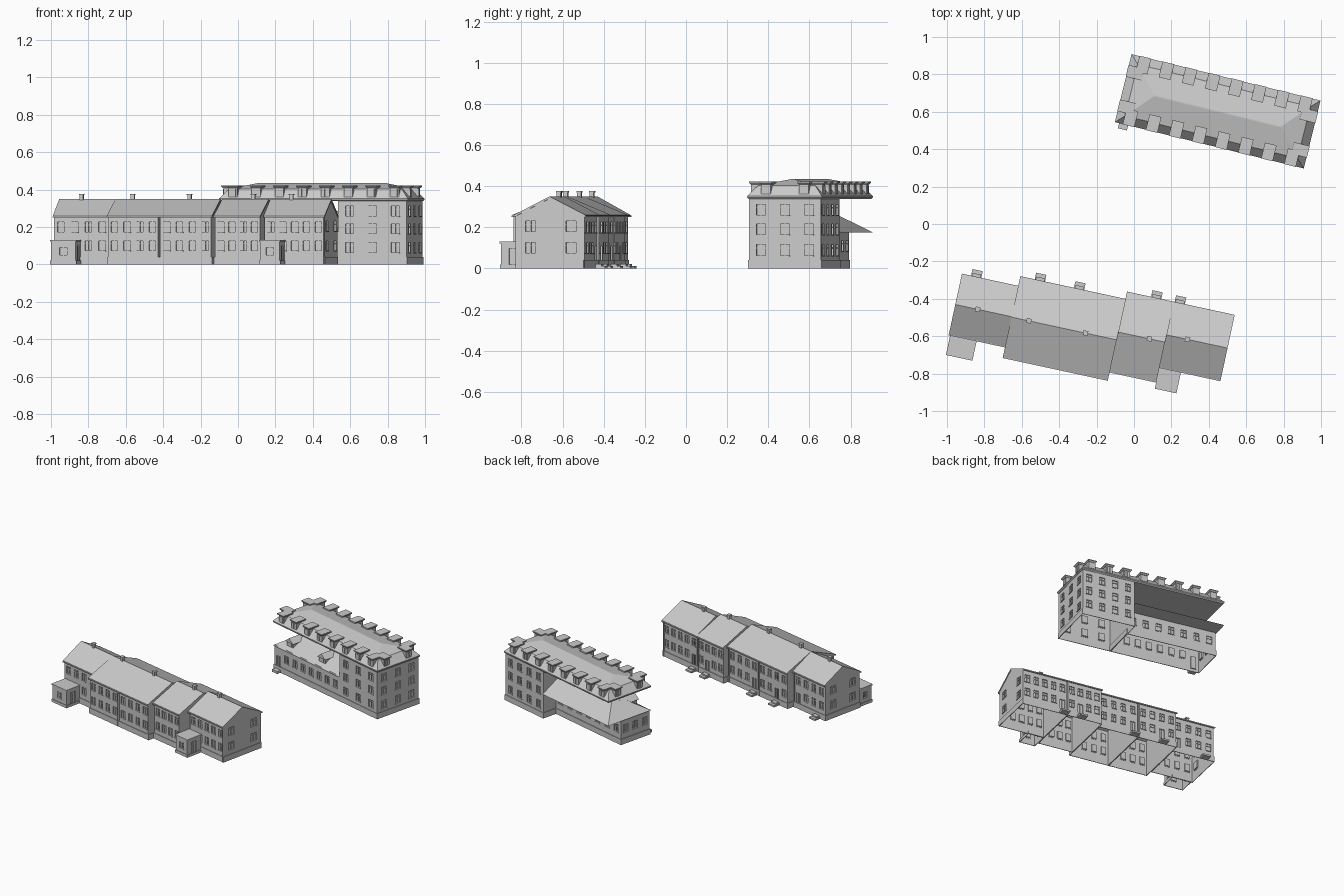
import bpy, bmesh, math
from mathutils import Matrix, Vector

if "Cube" in bpy.data.objects:
    bpy.data.objects.remove(bpy.data.objects["Cube"])

TERRACE = Matrix.Rotation(math.radians(-12.2), 4, 'Z')
HALL = Matrix.Translation((0.4475, 0.6025, 0)) @ Matrix.Rotation(math.radians(-13.8), 4, 'Z')
I = Matrix.Identity(4)


def finish(bm, name, frame):
    bmesh.ops.remove_doubles(bm, verts=bm.verts, dist=1e-5)
    me = bpy.data.meshes.new(name)
    bm.to_mesh(me)
    bm.free()
    ob = bpy.data.objects.new(name, me)
    ob.matrix_world = frame
    bpy.context.collection.objects.link(ob)


def face(bm, pts, m=I):
    bm.faces.new([bm.verts.new(m @ Vector(p)) for p in pts])


def box(bm, x0, x1, y0, y1, z0, z1, m=I):
    s = Matrix.Diagonal((x1 - x0, y1 - y0, z1 - z0, 1))
    t = Matrix.Translation(((x0 + x1) / 2, (y0 + y1) / 2, (z0 + z1) / 2))
    bmesh.ops.create_cube(bm, size=1, matrix=m @ t @ s)


def loft(bm, rings):
    """Closed solid through equally sized rings of points."""
    for a, b in zip(rings, rings[1:]):
        n = len(a)
        for i in range(n):
            j = (i + 1) % n
            face(bm, [a[i], a[j], b[j], b[i]])
    face(bm, rings[0][::-1])
    face(bm, rings[-1])


def wall(bm, p, q, h, rects):
    """Wall from p to q (outside on the right), rects = (s, z, w, h) recessed openings."""
    d = Vector((q[0] - p[0], q[1] - p[1], 0))
    length = d.length
    d.normalize()
    # wall frame: x along the wall, y inwards, z up
    m = Matrix(((d.x, -d.y, 0, p[0]), (d.y, d.x, 0, p[1]), (0, 0, 1, 0), (0, 0, 0, 1)))
    R = [(s - w / 2, s + w / 2, z - k / 2, z + k / 2) for s, z, w, k in rects]
    xs = sorted({0, length} | {round(c, 5) for r in R for c in r[:2]})
    zs = sorted({0, h} | {round(c, 5) for r in R for c in r[2:]})
    for x0, x1 in zip(xs, xs[1:]):
        for z0, z1 in zip(zs, zs[1:]):
            x, z = (x0 + x1) / 2, (z0 + z1) / 2
            if not any(a < x < b and c < z < e for a, b, c, e in R):
                face(bm, [(x0, 0, z0), (x1, 0, z0), (x1, 0, z1), (x0, 0, z1)], m)
    g = 0.008
    for a, b, c, e in R:
        ring = [(a, c), (b, c), (b, e), (a, e)]
        for (x0, z0), (x1, z1) in zip(ring, ring[1:] + ring[:1]):
            face(bm, [(x0, 0, z0), (x1, 0, z1), (x1, g, z1), (x0, g, z0)], m)
        face(bm, [(x, g, z) for x, z in ring], m)
        mid = (a + b) / 2
        box(bm, mid - 0.002, mid + 0.002, 0.002, g, c, e, m)       # mullion
        if c > 0.03:
            box(bm, a, b, 0.002, g, e - 0.018, e - 0.014, m)       # transom
            box(bm, a - 0.003, b + 0.003, -0.004, 0.002, c - 0.005, c, m)  # sill


def windows(length, n, rows, w=0.036, h=0.052, doors=()):
    out = []
    for i in range(n):
        s = length * (i + 0.5) / n
        for k, z in enumerate(rows):
            out.append((s, 0.065, 0.036, 0.09) if k == 0 and i in doors else (s, z, w, h))
    return out


def house(name, frame, u0, u1, v0, v1, h, sides, ridge=None, plinth=0.04):
    """Open-bottomed shell; sides = openings for front, right, back, left."""
    bm = bmesh.new()
    c = [(u0, v0), (u1, v0), (u1, v1), (u0, v1)]
    for i in range(4):
        wall(bm, c[i], c[(i + 1) % 4], h, sides[i])
    if ridge:
        vm = (v0 + v1) / 2
        face(bm, [(u1, v0, h), (u1, v1, h), (u1, vm, ridge)])
        face(bm, [(u0, v1, h), (u0, v0, h), (u0, vm, ridge)])
    finish(bm, name, frame)
    bm = bmesh.new()
    t = 0.004
    for v, s in ((v0, -1), (v1, 1)):
        box(bm, u0 - t, u1 + t, min(v, v + s * t), max(v, v + s * t), 0, plinth)
    for u, s in ((u0, -1), (u1, 1)):
        box(bm, min(u, u + s * t), max(u, u + s * t), v0, v1, 0, plinth)
    finish(bm, name + "_plinth", frame)


# ---- front terrace: stepped row of gabled houses ----
ROWS = (0.1, 0.2)
#        u0     u1     v0     v1     columns, back doors, chimney u
units = [(-0.843, -0.535, -0.787, -0.458, 4, (0,), -0.72),
         (-0.535, -0.25, -0.845, -0.405, 4, (2,), -0.44),
         (-0.25, 0.04, -0.845, -0.405, 4, (3,), -0.13),
         (0.04, 0.295, -0.80, -0.365, 4, (1,), 0.21),
         (0.295, 0.629, -0.72, -0.365, 5, (4,), 0.41)]
for i, (u0, u1, v0, v1, n, doors, cu) in enumerate(units, 1):
    L, D, vm = u1 - u0, v1 - v0 - 0.024, (v0 + v1) / 2
    end = [(s, z, 0.05, 0.052) for s in (0.07, D - 0.06) for z in (0.1, 0.205)]
    house(f"terrace_house_{i}", TERRACE, u0 + 0.004, u1 - 0.004, v0 + 0.012, v1 - 0.012, 0.258,
          (windows(L - 0.008, n, ROWS), end if i == 5 else [],
           windows(L - 0.008, n, ROWS, doors=doors), end if i == 1 else []), 0.34)
    # gable roof as an extruded chevron
    bm = bmesh.new()
    prof = [(v0, 0.25), (v0, 0.26), (vm, 0.35), (v1, 0.26), (v1, 0.25), (vm, 0.34)]
    loft(bm, [[(u, v, z) for v, z in prof] for u in (u0, u1)])
    finish(bm, f"terrace_roof_{i}", TERRACE)
    # chimney with cap
    bm = bmesh.new()
    box(bm, cu - 0.01, cu + 0.01, vm - 0.01, vm + 0.01, 0.33, 0.37)
    box(bm, cu - 0.013, cu + 0.013, vm - 0.013, vm + 0.013, 0.37, 0.377)
    finish(bm, f"chimney_{i}", TERRACE)
    # back door steps and canopy; doors count from the right on the back wall
    bm = bmesh.new()
    du = u1 - L * (doors[0] + 0.5) / n
    if i == 1:
        du = -0.765
    box(bm, du - 0.028, du + 0.028, v1 - 0.012, v1 + 0.04, 0, 0.012)
    box(bm, du - 0.024, du + 0.024, v1 - 0.012, v1 + 0.02, 0.012, 0.022)
    finish(bm, f"door_steps_{i}", TERRACE)
    # gutters and downpipes
    bm = bmesh.new()
    for v, s in ((v0, 1), (v1, -1)):
        box(bm, u0, u1, v - 0.004, v + 0.004, 0.25, 0.257)
        box(bm, u1 - 0.012, u1 - 0.006, v + s * 0.009 - 0.003, v + s * 0.009 + 0.003, 0, 0.255)
    finish(bm, f"gutters_{i}", TERRACE)

# front annexes with flat roofs
for i, (u0, u1, v0, v1) in enumerate([(-0.83, -0.695, -0.892, -0.775), (0.30, 0.408, -0.832, -0.708)], 1):
    L = u1 - u0
    house(f"annex_{i}", TERRACE, u0, u1, v0, v1, 0.122,
          ([(L / 2, 0.07, 0.04, 0.04)], [(0.06, 0.055, 0.04, 0.085)], [], [(0.06, 0.07, 0.03, 0.04)]),
          plinth=0.02)
    bm = bmesh.new()
    box(bm, u0 - 0.005, u1 + 0.005, v0 - 0.005, v1, 0.122, 0.13)
    finish(bm, f"annex_roof_{i}", TERRACE)

# ---- rear hall: tall right block and low left wing under a long mansard ----
A, B = 0.52, 0.187
R3 = (0.09, 0.19, 0.285)
house("tall_block", HALL, 0.135, 0.512, -0.18, 0.18, 0.345,
      (windows(0.377, 3, R3, 0.045), windows(0.36, 3, R3, 0.045), windows(0.377, 4, R3, 0.04), []))
house("low_wing", HALL, -0.512, 0.135, -0.18, 0.07, 0.18,
      (windows(0.647, 8, (0.11,), 0.04, doors=(0,)), [], windows(0.647, 7, (0.11,), 0.04),
       windows(0.25, 3, (0.11,), 0.04)))


def rect(inset, z, a0=-A, a1=A):
    return [(a0 + inset, -B + inset, z), (a1 - inset, -B + inset, z),
            (a1 - inset, B - inset, z), (a0 + inset, B - inset, z)]


# low wing roof: hipped at the left, meeting the tall block at the right
bm = bmesh.new()
lf, rf, rb, lb = rect(0, 0.175, -A, 0.136)
r0, r1 = (-A + 0.17, 0, 0.285), (0.136, 0, 0.285)
for f in ([lf, rf, r1, r0], [rb, lb, r0, r1], [lb, lf, r0], [rf, rb, r1], [lf, lb, rb, rf]):
    face(bm, f)
finish(bm, "low_wing_roof", HALL)

# gabled dormers on the front of the low wing roof
bm = bmesh.new()
for a in (-0.39, -0.07):
    box(bm, a - 0.03, a + 0.03, -0.15, -0.03, 0.19, 0.235)
    prof = [(a - 0.04, 0.23), (a + 0.04, 0.23), (a, 0.262)]
    loft(bm, [[(x, y, z) for x, z in prof] for y in (-0.16, -0.02)])
    box(bm, a - 0.016, a + 0.016, -0.153, -0.149, 0.2, 0.228)
finish(bm, "low_wing_dormers", HALL)

# entrance step
bm = bmesh.new()
box(bm, -0.497, -0.447, -0.215, -0.18, 0, 0.018)
finish(bm, "wing_door_step", HALL)

# mansard: eave band, steep skirt, shallow hipped top
bm = bmesh.new()
ridge = [(-0.35, -0.003, 0.435), (0.35, -0.003, 0.435), (0.35, 0.003, 0.435), (-0.35, 0.003, 0.435)]
loft(bm, [rect(0.006, 0.338), rect(0, 0.345), rect(0, 0.352), rect(0.045, 0.404), ridge])
finish(bm, "mansard_roof", HALL)

# mansard dormers on all four sides
bm = bmesh.new()
for turn, half, depth, n, step in ((0, A, B, 8, 0.127), (1, B, A, 2, 0.19),
                                   (2, A, B, 8, 0.127), (3, B, A, 2, 0.19)):
    for i in range(n):
        m = Matrix.Rotation(turn * math.pi / 2, 4, 'Z') @ Matrix.Translation(((i - (n - 1) / 2) * step, -depth, 0))
        box(bm, -0.024, 0.024, 0.008, 0.07, 0.352, 0.412, m)
        loft(bm, [[m @ Vector(p) for p in ((-w, y0, z), (w, y0, z), (w, 0.085, z), (-w, 0.085, z))]
                  for w, y0, z in ((0.026, 0.006, 0.408), (0.032, -0.002, 0.416), (0.032, -0.002, 0.422))])
        for x0, x1 in ((-0.016, -0.002), (0.002, 0.016)):
            box(bm, x0, x1, 0.005, 0.009, 0.362, 0.402, m)
finish(bm, "mansard_dormers", HALL)
